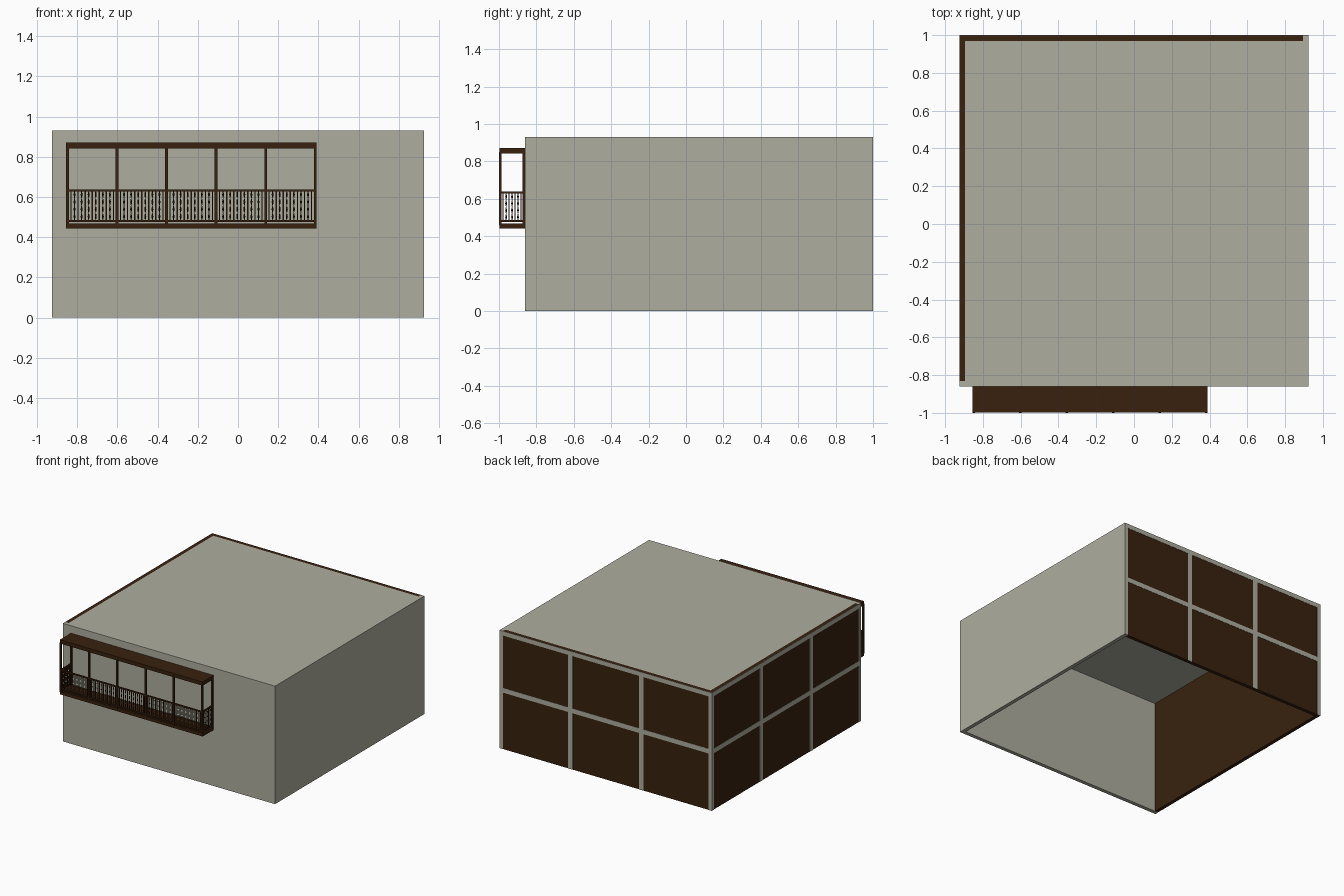
import bpy, bmesh
from mathutils import Vector

if "Cube" in bpy.data.objects:
    bpy.data.objects.remove(bpy.data.objects["Cube"])


def material(name, rgb):
    m = bpy.data.materials.new(name)
    m.diffuse_color = (*rgb, 1)
    m.use_nodes = True
    m.node_tree.nodes["Principled BSDF"].inputs["Base Color"].default_value = m.diffuse_color
    return m


PLASTER = material("grey plaster", (0.42, 0.42, 0.35))
WOOD = material("dark wood", (0.040, 0.0155, 0.0045))


def add_box(bm, lo, hi):
    lo, hi = Vector(lo), Vector(hi)
    verts = bmesh.ops.create_cube(bm, size=1)["verts"]
    for v in verts:
        v.co = Vector((lo[i] + (v.co[i] + 0.5) * (hi[i] - lo[i]) for i in range(3)))


def finish(bm, name, mat):
    bmesh.ops.recalc_face_normals(bm, faces=bm.faces)
    me = bpy.data.meshes.new(name)
    bm.to_mesh(me)
    bm.free()
    me.materials.append(mat)
    ob = bpy.data.objects.new(name, me)
    bpy.context.collection.objects.link(ob)
    return ob


def boxes(name, mat, items):
    bm = bmesh.new()
    for lo, hi in items:
        add_box(bm, lo, hi)
    return finish(bm, name, mat)


# Room shell dimensions
X, Y0, Y1, H = 0.925, -0.86, 1.0, 0.93
T, P = 0.03, 0.002          # wall thickness, strip relief

# Plaster walls and roof (open underneath)
boxes("front_wall", PLASTER, [((-X, Y0, 0), (X, Y0 + T, H))])
boxes("right_wall", PLASTER, [((X - T, Y0 + T, 0), (X, Y1, H))])
boxes("roof", PLASTER, [((-X + T, Y0 + T, H - T), (X - T, Y1 - T, H))])

# Wooden walls on the left and back
boxes("left_wall", WOOD, [((-X + P, Y0 + T, 0), (-X + T, Y1 - P, H))])
boxes("back_wall", WOOD, [((-X + T, Y1 - T, 0), (X - T, Y1 - P, H))])

# Plaster strips dividing the wooden walls into 3 x 2 panels
W = 0.04
back, left = [], []
for k in (1, 2):
    x = -X + 2 * X * k / 3
    y = Y0 + (Y1 - Y0) * k / 3
    back.append(((x - W / 2, Y1 - P, 0), (x + W / 2, Y1, H)))
    left.append(((-X, y - W / 2, 0), (-X + P, y + W / 2, H)))
back.append(((-X, Y1 - P, 0), (-X + 0.03, Y1, H)))
left.append(((-X, Y1 - 0.03, 0), (-X + P, Y1 - P, H)))
for z0, z1 in ((0.445, 0.482), (H - 0.035, H)):
    back.append(((-X, Y1 - P, z0), (X - T, Y1, z1)))
    left.append(((-X, Y0 + T, z0), (-X + P, Y1, z1)))
boxes("back_strips", PLASTER, back)
boxes("left_strips", PLASTER, left)

# Balcony floor and canopy
BX0, BX1, BY = -0.855, 0.39, -0.997
boxes("balcony_floor", WOOD, [((BX0, BY, 0.442), (BX1, Y0, 0.467))])
boxes("balcony_canopy", WOOD, [((BX0, BY, 0.842), (BX1, Y0, 0.872))])

# Balcony posts
PW = 0.013
xs = [BX0 + PW / 2 + i * (BX1 - BX0 - PW) / 5 for i in range(6)]
yf, yb = -1 + PW / 2, Y0 - PW / 2
spots = [(x, yf) for x in xs] + [(xs[0], yb), (xs[-1], yb)]
h = PW / 2
boxes("balcony_posts", WOOD,
      [((x - h, y - h, 0.46), (x + h, y + h, 0.85)) for x, y in spots])

# Hand rail and lower rail around three sides
rails = []
for z0, z1, r in ((0.628, 0.638, 0.005), (0.476, 0.486, 0.004)):
    rails.append(((xs[0], yf - r, z0), (xs[-1], yf + r, z1)))
    for x in (xs[0], xs[-1]):
        rails.append(((x - r, yf, z0), (x + r, Y0, z1)))
boxes("balcony_rails", WOOD, rails)


# Balusters: plain sticks alternating with beaded ones
def beaded(bm, x, y, z0, z1):
    n = 4
    step = (z1 - z0) / n
    rings = []
    for i in range(2 * n + 1):
        r = 0.0012 if i % 2 == 0 else 0.0050
        z = z0 + i * step / 2
        rings.append([bm.verts.new((x + dx * r, y + dy * r, z))
                      for dx, dy in ((1, 0), (0, 1), (-1, 0), (0, -1))])
    for a, b in zip(rings, rings[1:]):
        for j in range(4):
            k = (j + 1) % 4
            bm.faces.new((a[j], a[k], b[k], b[j]))


plain, bead = bmesh.new(), bmesh.new()


def baluster_row(p, q, count):
    p, q = Vector(p), Vector(q)
    for i in range(1, count + 1):
        c = p.lerp(q, i / (count + 1))
        if i % 2:
            s = 0.0032
            add_box(plain, (c.x - s, c.y - s, 0.48), (c.x + s, c.y + s, 0.632))
        else:
            beaded(bead, c.x, c.y, 0.484, 0.630)


for a, b in zip(xs, xs[1:]):
    baluster_row((a, yf), (b, yf), 13)
for x in (xs[0], xs[-1]):
    baluster_row((x, yf), (x, yb), 7)
finish(plain, "plain_balusters", WOOD)
finish(bead, "beaded_balusters", WOOD)
